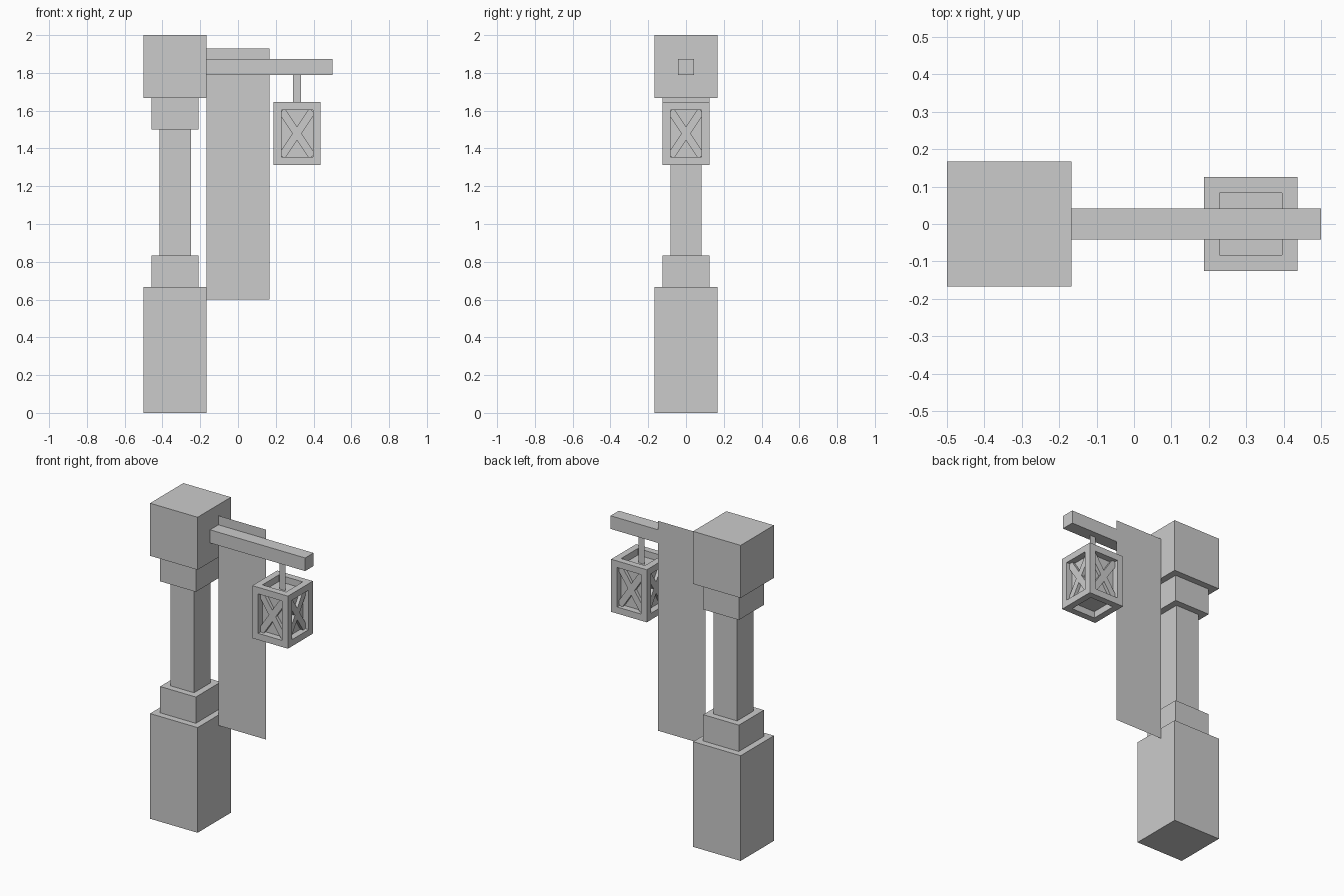
import bpy, bmesh, math
from mathutils import Matrix, Vector

if "Cube" in bpy.data.objects:
    bpy.data.objects.remove(bpy.data.objects["Cube"])


def add_box(bm, centre, size, rot=Matrix.Identity(4)):
    m = Matrix.Translation(Vector(centre)) @ rot @ Matrix.Diagonal((*size, 1))
    bmesh.ops.create_cube(bm, size=1, matrix=m)


def finish(name, bm):
    mesh = bpy.data.meshes.new(name)
    bm.to_mesh(mesh)
    bm.free()
    ob = bpy.data.objects.new(name, mesh)
    bpy.context.collection.objects.link(ob)
    return ob


def box(name, centre, size):
    bm = bmesh.new()
    add_box(bm, centre, size)
    return finish(name, bm)


def sheet(name, x0, x1, y, z0, z1):
    bm = bmesh.new()
    bm.faces.new([bm.verts.new(p) for p in
                  ((x0, y, z0), (x1, y, z0), (x1, y, z1), (x0, y, z1))])
    return finish(name, bm)


# Pillar: stacked square blocks
PX = -1 / 3
for name, half, z0, z1 in (
        ("pillar_base", 1 / 6, 0, 2 / 3),
        ("lower_collar", 1 / 8, 2 / 3, 5 / 6),
        ("pillar_shaft", 1 / 12, 5 / 6, 1.5),
        ("upper_collar", 1 / 8, 1.5, 5 / 3),
        ("pillar_cap", 1 / 6, 5 / 3, 2)):
    box(name, (PX, 0, (z0 + z1) / 2), (2 * half, 2 * half, z1 - z0))

# Arm, hanging banner and lantern strap
box("arm", (1 / 6, 0, 1.831), (2 / 3, 1 / 12, 1 / 12))
sheet("banner", -1 / 6, 1 / 6, 0.043, 0.6, 1.93)
LX, LZ, T = 0.3125, 1.479, 1 / 24
HALF, HZ = 0.125, 1 / 6
sheet("lantern_strap", LX - T / 2, LX + T / 2, 0, LZ + HZ - T, 1.79)

# Lantern frame: four posts and eight rails
bm = bmesh.new()
o, oz = HALF - T / 2, HZ - T / 2
inner = 2 * (HALF - T)
for a in (-1, 1):
    for b in (-1, 1):
        add_box(bm, (LX + a * o, b * o, LZ), (T, T, 2 * HZ))
        add_box(bm, (LX, a * o, LZ + b * oz), (inner, T, T))
        add_box(bm, (LX + a * o, 0, LZ + b * oz), (T, inner, T))
finish("lantern_frame", bm)

# Recessed lantern body
box("lantern_body", (LX, 0, LZ), (inner, inner, 2 * (HZ - T)))

# Crossed braces in each of the four windows
bm = bmesh.new()
tilt = math.atan2(2 * (HZ - T), inner)
depth = 0.02
for i in range(4):
    turn = Matrix.Rotation(i * math.pi / 2, 4, 'Z')
    pos = Vector((LX, 0, LZ)) + turn @ Vector((0, -(HALF - T + depth / 2), 0))
    for s in (-1, 1):
        add_box(bm, pos, (0.29, depth, 0.04),
                turn @ Matrix.Rotation(s * tilt, 4, 'Y'))
finish("lantern_braces", bm)
